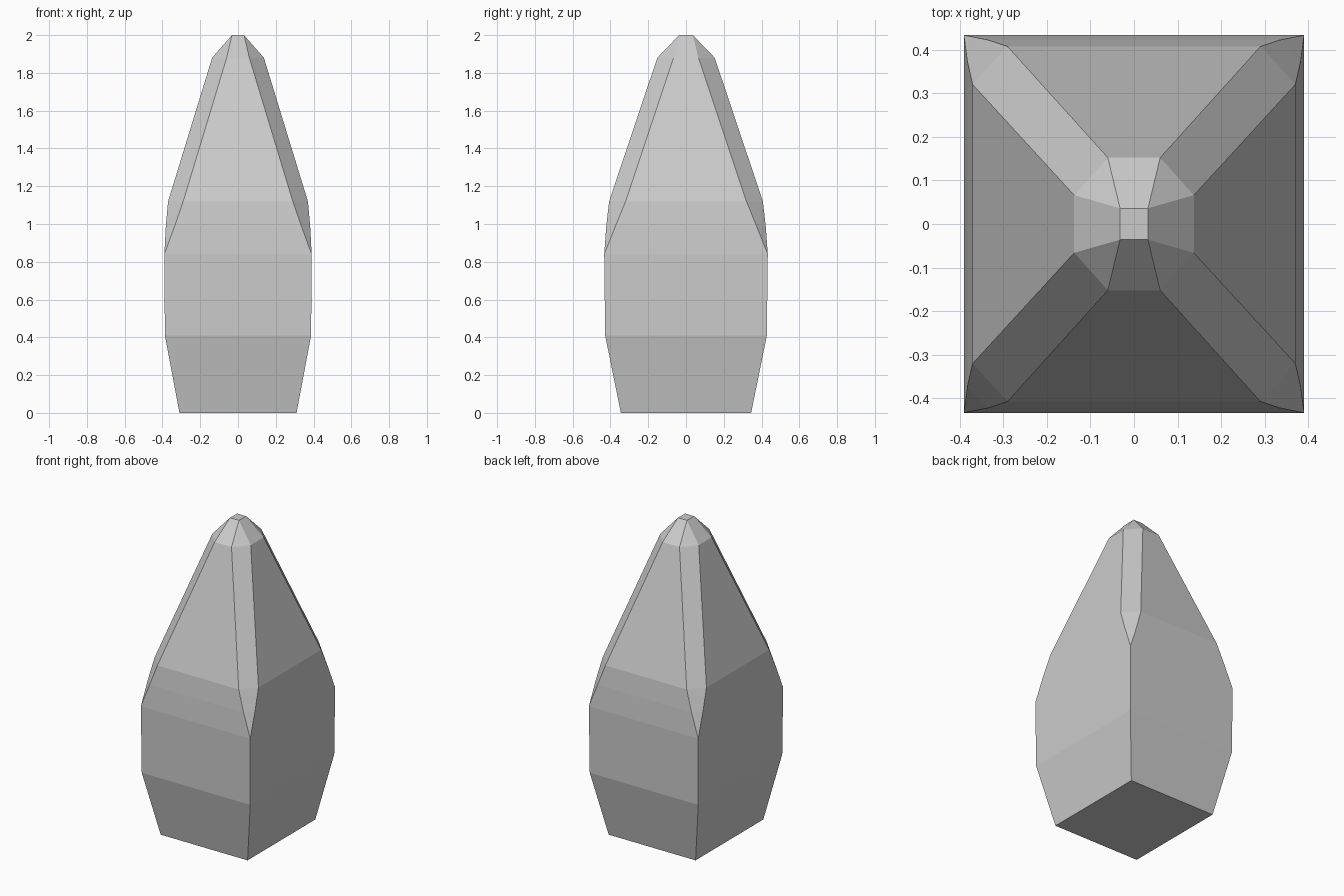
import bpy, bmesh

if "Cube" in bpy.data.objects:
    bpy.data.objects.remove(bpy.data.objects["Cube"])

# Stacked sections: z, half width x, half depth y, flat half x, flat half y
SECTIONS = [
    (0.00, 0.31, 0.345, 0.31, 0.345),
    (0.41, 0.387, 0.428, 0.387, 0.428),
    (0.84, 0.39, 0.433, 0.39, 0.433),
    (0.99, 0.382, 0.422, 0.335, 0.373),
    (1.12, 0.37, 0.407, 0.29, 0.32),
    (1.88, 0.137, 0.152, 0.06, 0.066),
    (2.00, 0.032, 0.036, 0.032, 0.036),
]


def ring(bm, z, hx, hy, fx, fy):
    """Eight corners, counter-clockwise; square sections collapse to four."""
    pts = [(hx, -fy), (hx, fy), (fx, hy), (-fx, hy),
           (-hx, fy), (-hx, -fy), (-fx, -hy), (fx, -hy)]
    return [bm.verts.new((x, y, z)) for x, y in pts]


# Tapered body with chamfered upper corners and blunt tip
bm = bmesh.new()
rings = [ring(bm, *s) for s in SECTIONS]
for low, high in zip(rings, rings[1:]):
    for i in range(8):
        j = (i + 1) % 8
        bm.faces.new((low[i], low[j], high[j], high[i]))
bm.faces.new(rings[0][::-1])
bm.faces.new(rings[-1])
bmesh.ops.remove_doubles(bm, verts=bm.verts, dist=0.0005)
bmesh.ops.recalc_face_normals(bm, faces=bm.faces)
mesh = bpy.data.meshes.new("tapered_body")
bm.to_mesh(mesh)
bm.free()
body = bpy.data.objects.new("tapered_body", mesh)
bpy.context.collection.objects.link(body)
